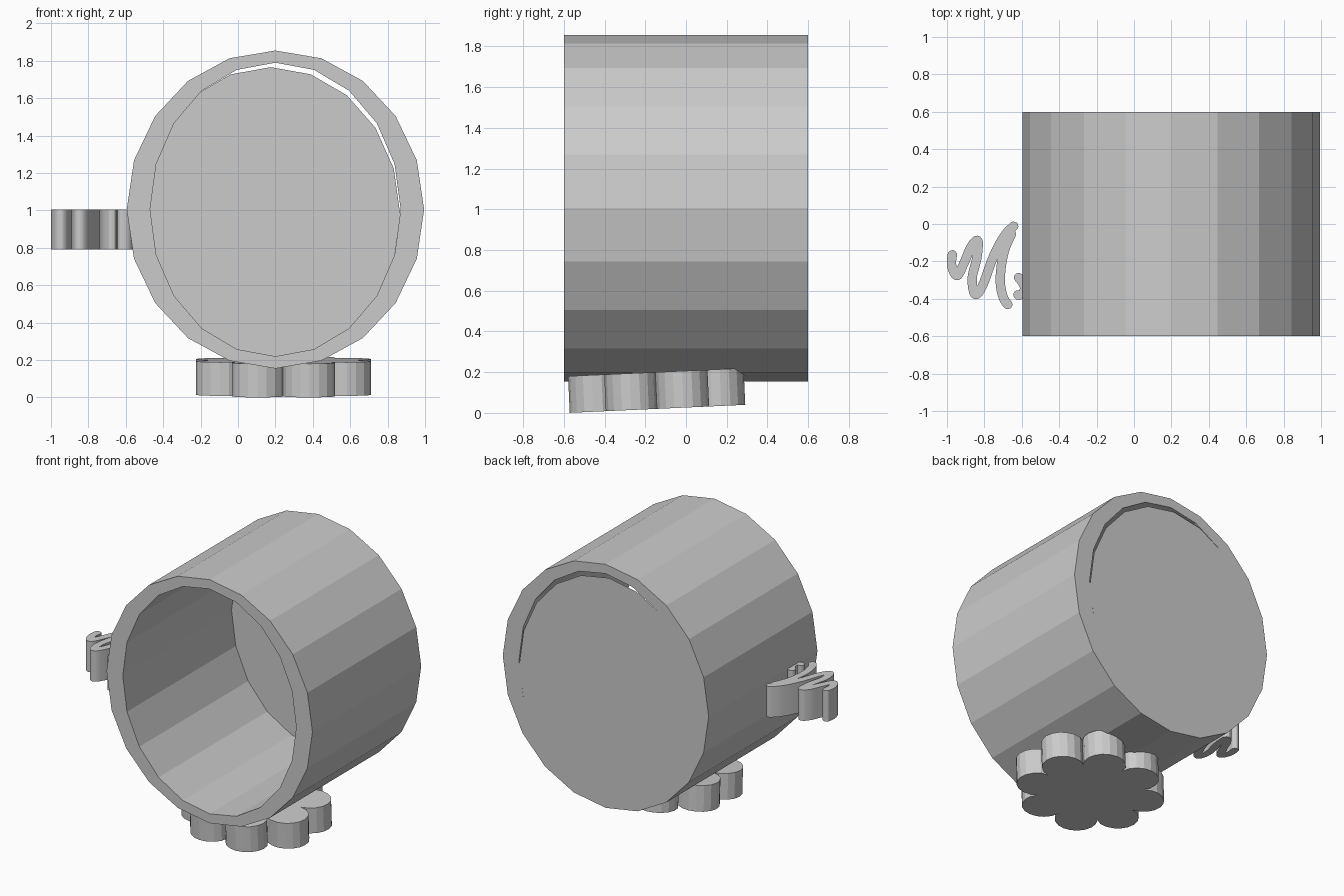
import bpy, bmesh, math
from mathutils import Vector, Matrix

if "Cube" in bpy.data.objects:
    bpy.data.objects.remove(bpy.data.objects["Cube"])


def finish(name, bm):
    bmesh.ops.recalc_face_normals(bm, faces=bm.faces)
    me = bpy.data.meshes.new(name)
    bm.to_mesh(me)
    bm.free()
    ob = bpy.data.objects.new(name, me)
    bpy.context.collection.objects.link(ob)
    return ob


def ellipse(bm, cx, cz, rx, rz, y, n=20):
    return [bm.verts.new((cx + rx * math.cos(2 * math.pi * i / n), y,
                          cz + rz * math.sin(2 * math.pi * i / n))) for i in range(n)]


# Cup body: open twenty-sided tube lying along y
bm = bmesh.new()
rings = [ellipse(bm, 0.2, 1.005, rx, rz, y) for rx, rz, y in
         ((0.795, 0.85, -0.6), (0.795, 0.85, 0.6), (0.67, 0.785, 0.6), (0.67, 0.785, -0.6))]
for k in range(4):
    a, b = rings[k], rings[(k + 1) % 4]
    for i in range(20):
        j = (i + 1) % 20
        bm.faces.new((a[i], a[j], b[j], b[i]))
finish("cup_body", bm)

# Back disc: slightly off centre, leaving a thin gap at the upper right
bm = bmesh.new()
bm.faces.new(ellipse(bm, 0.175, 0.98, 0.692, 0.786, 0.6))
finish("back_disc", bm)

# Flower base: eight round petals, extruded and slightly tilted
bm = bmesh.new()
d, r, petals, steps = 0.355, 0.14, 8, 10
half = math.radians(104)
outline = []
for p in range(petals):
    c = math.radians(22.5 + 45 * p)
    for s in range(steps):
        t = c - half + 2 * half * s / steps
        outline.append(bm.verts.new((d * math.cos(c) + r * math.cos(t),
                                     0.922 * (d * math.sin(c) + r * math.sin(t)), 0)))
face = bm.faces.new(outline)
ext = bmesh.ops.extrude_face_region(bm, geom=[face])
bmesh.ops.translate(bm, vec=(0, 0, 0.18),
                    verts=[g for g in ext["geom"] if isinstance(g, bmesh.types.BMVert)])
bm.transform(Matrix.Translation((0.243, -0.14, 0.02)) @ Matrix.Rotation(math.radians(2.6), 4, 'X'))
finish("flower_base", bm)


def smooth_path(pts, n=12):
    p = [Vector(q) for q in pts]
    p = [2 * p[0] - p[1]] + p + [2 * p[-1] - p[-2]]
    out = []
    for i in range(1, len(p) - 2):
        a, b, c, e = p[i - 1:i + 3]
        for k in range(n):
            t = k / n
            out.append(0.5 * (2 * b + (c - a) * t + (2 * a - 5 * b + 4 * c - e) * t * t
                              + (3 * b - a - 3 * c + e) * t ** 3))
    return out + [p[-2]]


def ribbon(name, pts, w, z0, z1):
    # Thick wavy strip with rounded ends
    path = smooth_path(pts)
    dist = [0.0]
    for a, b in zip(path, path[1:]):
        dist.append(dist[-1] + (b - a).length)
    bm = bmesh.new()
    rows = []
    for i, q in enumerate(path):
        t = (path[min(i + 1, len(path) - 1)] - path[max(i - 1, 0)]).normalized()
        s = min(dist[i], dist[-1] - dist[i], w)
        h = max(w * math.sqrt(max(0, 1 - (1 - s / w) ** 2)), 0.004)
        o = Vector((-t.y, t.x)) * h
        rows.append([bm.verts.new((v.x, v.y, z)) for v, z in
                     ((q + o, z0), (q - o, z0), (q - o, z1), (q + o, z1))])
    for a, b in zip(rows, rows[1:]):
        for k in range(4):
            m = (k + 1) % 4
            bm.faces.new((a[k], a[m], b[m], b[k]))
    bm.faces.new(rows[0])
    bm.faces.new(rows[-1])
    finish(name, bm)


# Wavy handle on the left side, in three strokes
ribbon("handle_wave", [(-0.968, -0.14), (-0.975, -0.22), (-0.945, -0.275), (-0.905, -0.2),
                       (-0.87, -0.12), (-0.835, -0.09), (-0.84, -0.18), (-0.865, -0.29),
                       (-0.85, -0.375), (-0.81, -0.33), (-0.75, -0.17), (-0.69, -0.06),
                       (-0.625, 0.005)], 0.025, 0.79, 1.005)
ribbon("handle_tail", [(-0.645, -0.03), (-0.695, -0.15), (-0.715, -0.29), (-0.70, -0.39),
                       (-0.66, -0.45)], 0.025, 0.79, 1.005)
ribbon("handle_hook", [(-0.635, -0.27), (-0.605, -0.30), (-0.585, -0.34), (-0.60, -0.375),
                       (-0.645, -0.38)], 0.025, 0.79, 1.005)
